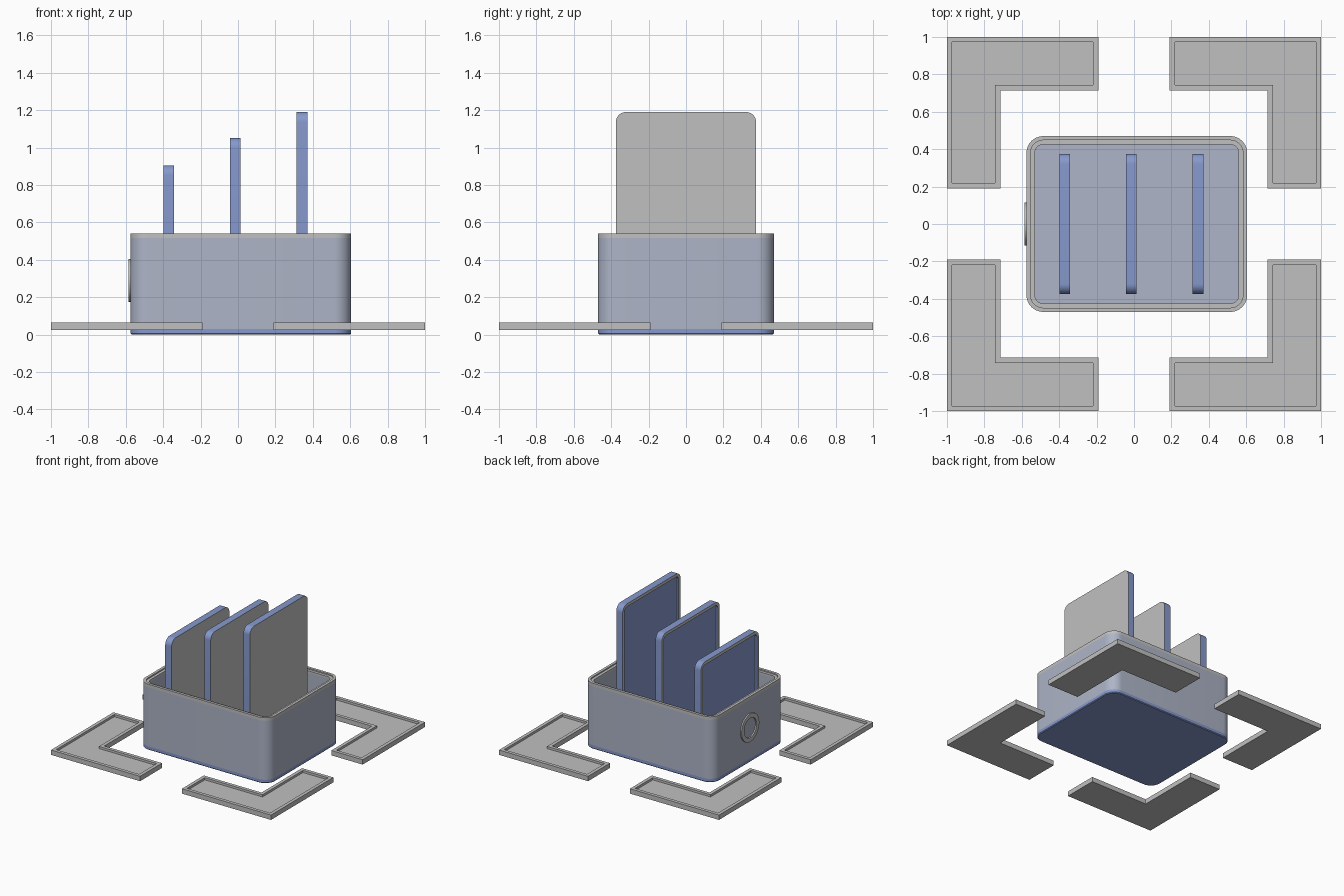
import bpy
import bmesh
from math import cos, sin, pi
from mathutils import Matrix, Vector

cube = bpy.data.objects.get("Cube")
if cube:
    bpy.data.objects.remove(cube)


def make_material(name, rgb):
    mat = bpy.data.materials.new(name)
    mat.use_nodes = True
    mat.diffuse_color = (*rgb, 1)
    mat.node_tree.nodes["Principled BSDF"].inputs["Base Color"].default_value = (*rgb, 1)
    return mat


GREY = make_material("light grey", (0.53, 0.53, 0.53))
BLUE = make_material("soft blue", (0.24, 0.32, 0.61))
WALL = make_material("blue grey", (0.42, 0.46, 0.57))
made = []


def finish(name, bm, mats, matrix=Matrix()):
    bmesh.ops.remove_doubles(bm, verts=bm.verts, dist=0.0001)
    bmesh.ops.transform(bm, matrix=matrix, verts=bm.verts)
    bmesh.ops.recalc_face_normals(bm, faces=bm.faces)
    mesh = bpy.data.meshes.new(name)
    bm.to_mesh(mesh)
    bm.free()
    for mat in mats:
        mesh.materials.append(mat)
    obj = bpy.data.objects.new(name, mesh)
    bpy.context.collection.objects.link(obj)
    made.append(obj)


def rounded_loop(bm, width, depth, radius, inset, z, steps=10):
    """Ring of vertices around a rounded rectangle shrunk by inset."""
    r = max(radius - inset, 0.004)
    cx, cy = width / 2 - inset - r, depth / 2 - inset - r
    verts = []
    for quarter, (sx, sy) in enumerate([(1, 1), (-1, 1), (-1, -1), (1, -1)]):
        for i in range(steps + 1):
            a = (quarter + i / steps) * pi / 2
            verts.append(bm.verts.new((sx * cx + r * cos(a), sy * cy + r * sin(a), z)))
    return verts


def stack(name, size, radius, profile, mats, matrix, band_mats=None, caps=None):
    """Skin a profile of (inset, z) rings; caps gives end materials, else it wraps."""
    bm = bmesh.new()
    loops = [rounded_loop(bm, *size, radius, inset, z) for inset, z in profile]
    n = len(loops[0])
    pairs = list(zip(loops, loops[1:]))
    if caps is None:
        pairs.append((loops[-1], loops[0]))
    for band, (a, b) in enumerate(pairs):
        for i in range(n):
            j = (i + 1) % n
            face = bm.faces.new((a[i], a[j], b[j], b[i]))
            face.material_index = band_mats[band] if band_mats else 0
    if caps:
        for loop, index in zip((loops[0], loops[-1]), caps):
            bm.faces.new(loop).material_index = index
    finish(name, bm, mats, matrix)


# Open box: base, wall with inner floor, stepped rim
BOX, RADIUS = (1.18, 0.94), 0.09
centre = Matrix.Translation((0.015, 0, 0))
stack("box_base", BOX, RADIUS, [(0.006, 0), (0, 0.006), (0, 0.03)],
      [BLUE], centre, caps=(0, 0))
stack("box_wall", BOX, RADIUS, [(0, 0.03), (0, 0.515), (0.045, 0.515), (0.045, 0.045)],
      [WALL], centre, caps=(0, 0))
stack("box_rim", BOX, RADIUS,
      [(0, 0.515), (0, 0.54), (0.022, 0.54), (0.022, 0.53), (0.045, 0.53), (0.045, 0.515)],
      [GREY], centre)

# Ring on the right wall
to_right = Matrix(((0, 0, -1, 0), (-1, 0, 0, 0), (0, 1, 0, 0), (0, 0, 0, 1)))
stack("side_ring", (0.23, 0.23), 0.115, [(0, 0), (0, 0.012), (0.035, 0.012), (0.035, 0)],
      [GREY], Matrix.Translation((-0.574, 0, 0.29)) @ to_right)

# Upright dividers: grey back, blue edge, grey lip and recessed blue panel
FLOOR, THICK = 0.045, 0.058
for label, x, top in (("short", -0.37, 0.905), ("middle", -0.015, 1.05), ("tall", 0.342, 1.19)):
    place = Matrix.Translation((x + THICK / 2, 0, (top + FLOOR) / 2)) @ to_right
    stack(label + "_divider", (0.75, top - FLOOR), 0.055,
          [(0, 0), (0, THICK), (0.025, THICK), (0.025, THICK - 0.015)],
          [GREY, BLUE], place, band_mats=(1, 0, 1), caps=(0, 1))

# Four L-shaped corner trays with a raised lip
NEAR, ELBOW = 0.19, 0.715
outline = [(NEAR, 1), (NEAR, ELBOW), (ELBOW, ELBOW), (ELBOW, NEAR), (1, NEAR), (1, 1)]
for label, sx, sy in (("back_left", 1, 1), ("back_right", -1, 1),
                      ("front_left", 1, -1), ("front_right", -1, -1)):
    bm = bmesh.new()
    bottom = bm.faces.new([bm.verts.new((x, y, 0.025)) for x, y in outline])
    extruded = bmesh.ops.extrude_face_region(bm, geom=[bottom], use_keep_orig=True)["geom"]
    top = next(g for g in extruded if isinstance(g, bmesh.types.BMFace))
    bmesh.ops.translate(bm, vec=(0, 0, 0.04), verts=top.verts)
    bmesh.ops.recalc_face_normals(bm, faces=bm.faces)
    bmesh.ops.inset_region(bm, faces=[top], thickness=0.028, use_even_offset=True)
    sunk = bmesh.ops.extrude_face_region(bm, geom=[top])["geom"]
    bmesh.ops.translate(bm, vec=Vector((0, 0, -0.018)),
                        verts=[g for g in sunk if isinstance(g, bmesh.types.BMVert)])
    if top.is_valid:
        bm.faces.remove(top)
    finish(label + "_corner_tray", bm, [GREY], Matrix.Diagonal((sx, sy, 1, 1)))

# Smooth the rounded corners, keep the edges sharp
bpy.ops.object.select_all(action="DESELECT")
for obj in made:
    obj.select_set(True)
bpy.context.view_layer.objects.active = made[0]
bpy.ops.object.shade_smooth_by_angle(angle=pi / 6)
